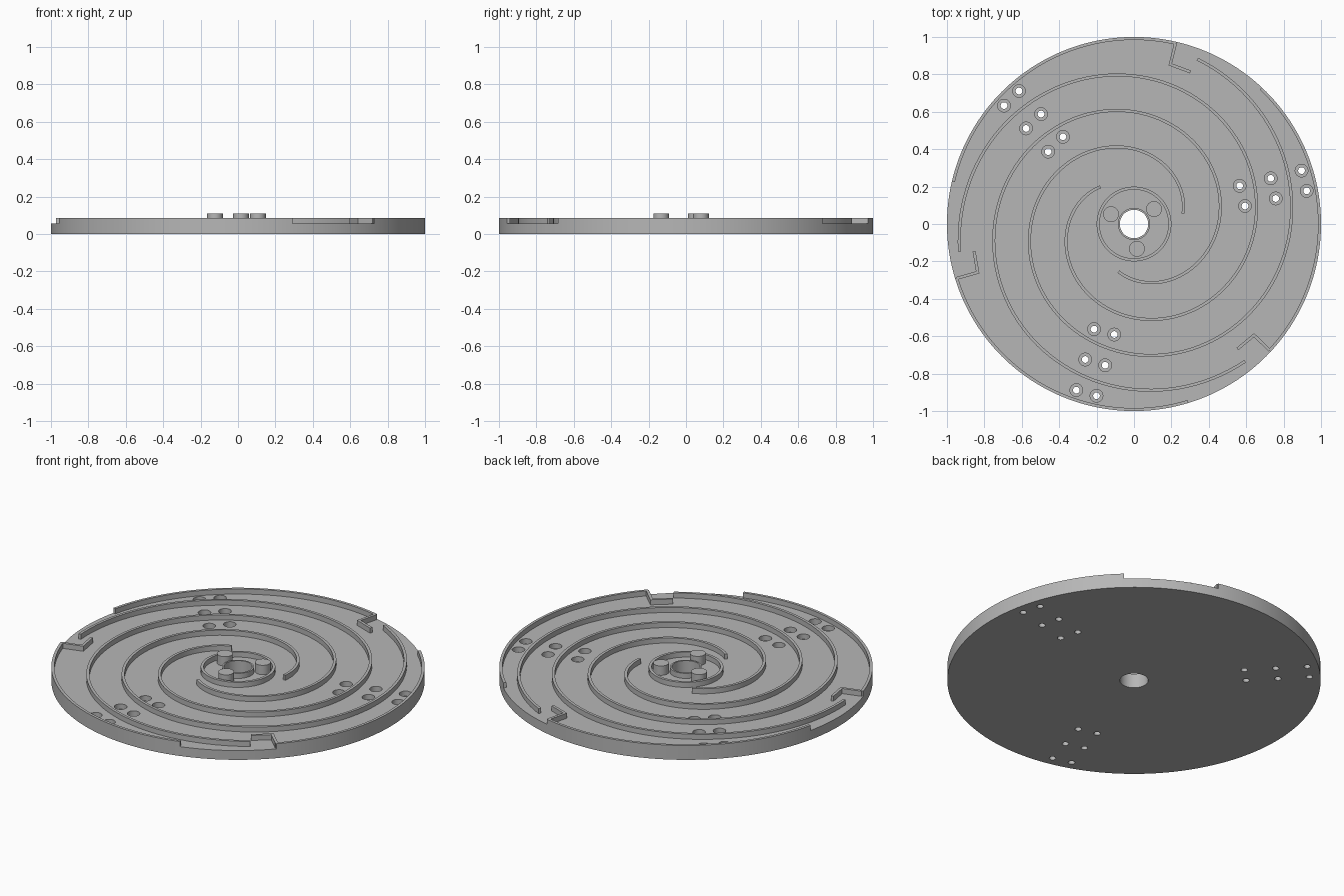
import bpy, bmesh
from math import cos, sin, radians, pi
from mathutils import Vector, Matrix

if "Cube" in bpy.data.objects:
    bpy.data.objects.remove(bpy.data.objects["Cube"])

FLOOR, TOP, PIN_TOP = 0.055, 0.085, 0.11
WALL = 0.016

grey = bpy.data.materials.new("plain grey")
grey.use_nodes = True
GREY = (0.47, 0.47, 0.47, 1)
grey.diffuse_color = GREY
grey.node_tree.nodes["Principled BSDF"].inputs["Base Color"].default_value = GREY


def finish(name, bm):
    bmesh.ops.recalc_face_normals(bm, faces=bm.faces)
    mesh = bpy.data.meshes.new(name)
    bm.to_mesh(mesh)
    bm.free()
    obj = bpy.data.objects.new(name, mesh)
    bpy.context.collection.objects.link(obj)
    mesh.materials.append(grey)
    return obj


def smooth(obj):
    bpy.ops.object.select_all(action='DESELECT')
    obj.select_set(True)
    bpy.context.view_layer.objects.active = obj
    bpy.ops.object.shade_smooth_by_angle(angle=radians(30))


def polar(r, degrees):
    return Vector((r * cos(radians(degrees)), r * sin(radians(degrees))))


def thirds(points, k):
    """Rotate flat points by k thirds of a turn."""
    turn = Matrix.Rotation(k * 2 * pi / 3, 2)
    return [turn @ Vector(p) for p in points]


def tube(name, r_in, r_out, z0, z1, sides):
    bm = bmesh.new()
    rings = [[bm.verts.new((*polar(r, 360 * i / sides), z)) for i in range(sides)]
             for r, z in ((r_in, z0), (r_out, z0), (r_out, z1), (r_in, z1))]
    for a, b in zip(rings, rings[1:] + rings[:1]):
        for i in range(sides):
            j = (i + 1) % sides
            bm.faces.new((a[i], a[j], b[j], b[i]))
    return finish(name, bm)


def add_cylinder(bm, p, r, z0, z1, sides=32):
    bmesh.ops.create_cone(bm, cap_ends=True, segments=sides, radius1=r, radius2=r,
                          depth=z1 - z0,
                          matrix=Matrix.Translation((p[0], p[1], (z0 + z1) / 2)))


def wall(name, path, thickness=WALL):
    """Upright strip of even thickness following a flat path, mitred at corners."""
    bm = bmesh.new()
    rows = []
    for i, p in enumerate(path):
        before = (p - path[i - 1]).normalized() if i else None
        after = (path[i + 1] - p).normalized() if i < len(path) - 1 else None
        before, after = before or after, after or before
        n1 = Vector((-before.y, before.x))
        n2 = Vector((-after.y, after.x))
        mid = (n1 + n2).normalized()
        off = mid * (thickness / 2 / mid.dot(n1))
        rows.append([bm.verts.new((*q, z)) for q, z in
                     ((p - off, FLOOR), (p + off, FLOOR), (p + off, TOP), (p - off, TOP))])
    for a, b in zip(rows, rows[1:]):
        for i in range(4):
            j = (i + 1) % 4
            bm.faces.new((a[i], a[j], b[j], b[i]))
    bm.faces.new(rows[0])
    bm.faces.new(rows[-1])
    smooth(finish(name, bm))


# Base disc with central bore
base = tube("base_disc", 0.076, 1.0, 0, FLOOR, 192)

# Counterbored screw holes: three pairs in each third
hole_pairs = [(-0.615, 0.711), (-0.695, 0.633), (-0.497, 0.588),
              (-0.577, 0.511), (-0.38, 0.466), (-0.459, 0.387)]
for label, radius, low in (("bore", 0.034, 0.025), ("through", 0.018, -0.05)):
    bm = bmesh.new()
    for k in range(3):
        for p in thirds(hole_pairs, k):
            add_cylinder(bm, p, radius, low, 0.2)
    cutter = finish("hole_cutter_" + label, bm)
    cutter.hide_render = True
    mod = base.modifiers.new(label, 'BOOLEAN')
    mod.operation = 'DIFFERENCE'
    mod.solver = 'EXACT'
    mod.object = cutter
    bpy.context.view_layer.objects.active = base
    bpy.ops.object.modifier_apply(modifier=label)
    bpy.data.objects.remove(cutter)
smooth(base)

# Hub ring and bore collar
smooth(tube("hub_ring", 0.184, 0.2, FLOOR, TOP, 96))
smooth(tube("bore_collar", 0.076, 0.086, FLOOR, TOP, 64))

# Spiral walls, rim walls, hooked ends and hub pins, repeated around the disc
STEPS = 140
for k in range(3):
    spiral = []
    for i in range(STEPS + 1):
        d = 417 * i / STEPS
        spiral.append(polar(0.268 + 0.00173 * d - 2.6e-7 * d * d, 132 + d))
    wall(f"spiral_wall_{k + 1}", thirds(spiral, k))

    rim = [polar(1 - WALL / 2, 76.875 + 1.875 * i) for i in range(49)]
    wall(f"rim_wall_{k + 1}", thirds(rim, k))

    hook = [(0.222, 0.966), (0.194, 0.853), (0.302, 0.813)]
    wall(f"rim_hook_{k + 1}", thirds(hook, k))

    bm = bmesh.new()
    add_cylinder(bm, thirds([(0.107, 0.08)], k)[0], 0.042, FLOOR, PIN_TOP, 48)
    smooth(finish(f"hub_pin_{k + 1}", bm))
